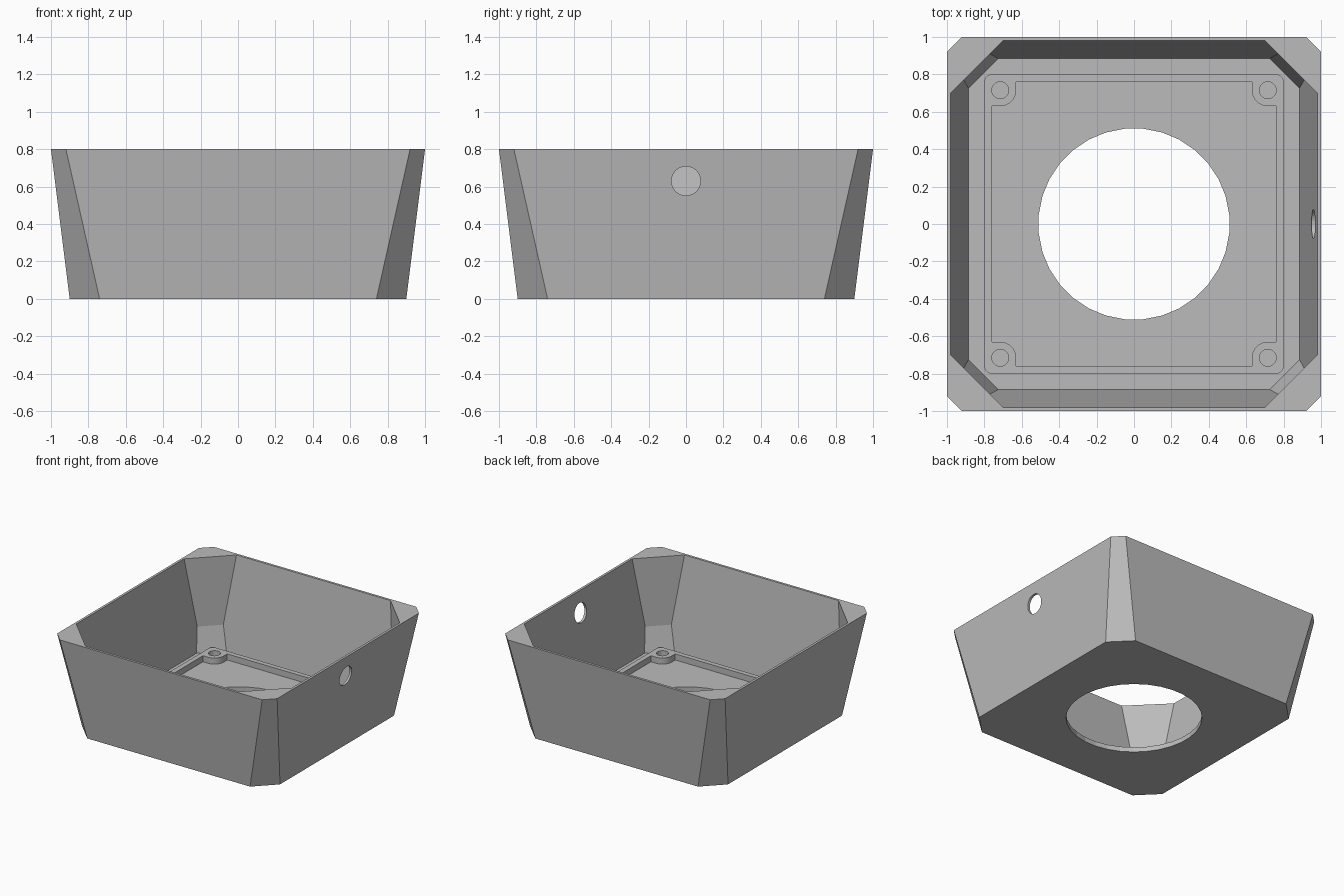
import bpy, bmesh, math
from mathutils import Matrix

cube = bpy.data.objects.get("Cube")
if cube:
    bpy.data.objects.remove(cube)

FLOOR, RIM, KINK, RIDGE = 0.04, 0.8, 0.236, 0.09
BOSS = 0.715

gray = bpy.data.materials.new("plain gray")
gray.use_nodes = True
gray.diffuse_color = (0.5, 0.5, 0.5, 1)
gray.node_tree.nodes["Principled BSDF"].inputs["Base Color"].default_value = (0.5, 0.5, 0.5, 1)


def make_object(name, bm):
    bmesh.ops.recalc_face_normals(bm, faces=bm.faces[:])
    mesh = bpy.data.meshes.new(name)
    bm.to_mesh(mesh)
    bm.free()
    mesh.materials.append(gray)
    obj = bpy.data.objects.new(name, mesh)
    bpy.context.collection.objects.link(obj)
    return obj


def octagon(half, flat):
    """Square of the given half width whose sides end at +-flat."""
    quarter = [(half, -flat), (half, flat)]
    points = []
    for turn in range(4):
        for x, y in quarter:
            for _ in range(turn):
                x, y = -y, x
            points.append((x, y))
    return points


def loft(name, levels):
    """Closed solid skinned through (z, outline) levels."""
    bm = bmesh.new()
    rings = [[bm.verts.new((x, y, z)) for x, y in outline] for z, outline in levels]
    n = len(rings[0])
    for low, high in zip(rings, rings[1:]):
        for i in range(n):
            j = (i + 1) % n
            bm.faces.new((low[i], low[j], high[j], high[i]))
    bm.faces.new(rings[0][::-1])
    bm.faces.new(rings[-1])
    return make_object(name, bm)


def cylinder(name, radius, depth, location, axis="Z"):
    bm = bmesh.new()
    turn = Matrix.Rotation(math.pi / 2, 4, "Y") if axis == "X" else Matrix.Rotation(math.pi / 32, 4, "Z")
    bmesh.ops.create_cone(bm, cap_ends=True, segments=32, radius1=radius, radius2=radius,
                          depth=depth, matrix=Matrix.Translation(location) @ turn)
    return make_object(name, bm)


def cut(target, cutter):
    mod = target.modifiers.new(cutter.name, "BOOLEAN")
    mod.operation = "DIFFERENCE"
    mod.solver = "EXACT"
    mod.object = cutter
    cutter.hide_render = True
    cutter.hide_viewport = True
    cutter.display_type = "WIRE"


def arc(cx, cy, radius, start, end, steps):
    return [(cx + radius * math.cos(a), cy + radius * math.sin(a))
            for a in (math.radians(start + (end - start) * i / steps) for i in range(steps + 1))]


def four_corners(corner):
    """Repeat a corner path, given for the +x +y corner, by quarter turns."""
    points = []
    for turn in range(4):
        c, s = round(math.cos(turn * math.pi / 2)), round(math.sin(turn * math.pi / 2))
        points += [(x * c - y * s, x * s + y * c) for x, y in corner]
    return points


# Tapered shell: the levels run up the outside and down the inside
shell = loft("tapered_box", [
    (0, octagon(0.9, 0.74)),
    (RIM, octagon(1.0, 0.92)),
    (RIM, octagon(0.98, 0.70)),
    (KINK, octagon(0.9095, 0.77)),
    (FLOOR, octagon(0.885, 0.725)),
])

# Round opening in the floor and cable hole in one side wall
cut(shell, cylinder("floor_opening_cutter", 0.512, 0.3, (0, 0, 0)))
cut(shell, cylinder("cable_hole_cutter", 0.078, 0.3, (0.97, 0, 0.63), "X"))

# Raised floor ridge with a rounded screw boss in each corner
outer = four_corners(arc(0.76, 0.76, 0.04, 0, 90, 6))
inner_edge, reach = 0.76, 0.085
inner = four_corners([(inner_edge, BOSS - reach)]
                     + arc(BOSS, BOSS, reach, 270, 180, 8)
                     + [(BOSS - reach, inner_edge)])

ridge = loft("floor_ridge", [(FLOOR - 0.005, outer), (RIDGE, outer)])
cut(ridge, loft("ridge_inside_cutter", [(-0.1, inner), (0.2, inner)]))
for sx in (-1, 1):
    for sy in (-1, 1):
        cut(ridge, cylinder("screw_hole_cutter", 0.045, 0.3, (sx * BOSS, sy * BOSS, 0.1)))
